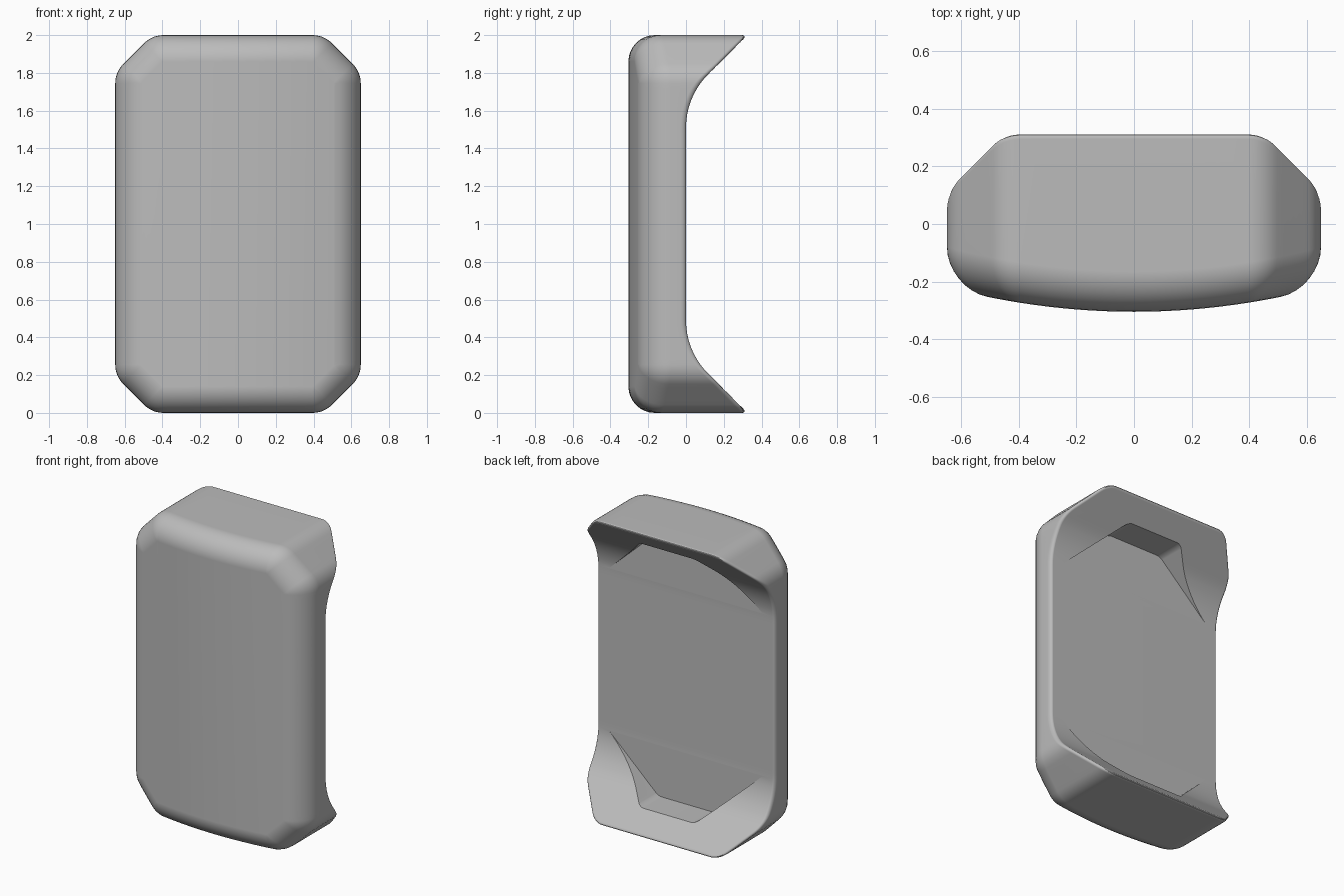
import bpy, bmesh, math
from mathutils import Vector

cube = bpy.data.objects.get("Cube")
if cube:
    bpy.data.objects.remove(cube)

grey = bpy.data.materials.new("plain grey")
grey.use_nodes = True
COLOR = (0.5, 0.5, 0.5, 1)
grey.diffuse_color = COLOR
grey.node_tree.nodes["Principled BSDF"].inputs["Base Color"].default_value = COLOR

HALF_W, HALF_H = 0.65, 1.0      # outline half sizes
CHAMFER, CORNER = 0.195, 0.145  # corner cut and its rounding
FRONT_R, RIM_R = 0.14, 0.02     # front and rear edge rounding
FLAT, ARC, CUT, SIDE = 8, 6, 5, 28


def add_object(name, bm):
    bmesh.ops.recalc_face_normals(bm, faces=bm.faces)
    mesh = bpy.data.meshes.new(name)
    bm.to_mesh(mesh)
    bm.free()
    obj = bpy.data.objects.new(name, mesh)
    bpy.context.collection.objects.link(obj)
    mesh.materials.append(grey)
    return obj


def quadrant():
    """Points and outward normals from bottom centre to the middle of the side."""
    t = CORNER * math.tan(math.pi / 8)
    end_x = HALF_W - CHAMFER - t
    start_z = -HALF_H + CHAMFER + t
    pts = [(end_x * i / FLAT, -HALF_H, -90) for i in range(FLAT)]

    def arc(cx, cz, a0):
        for i in range(ARC + 1):
            a = a0 + 45 * i / ARC
            r = math.radians(a)
            pts.append((cx + CORNER * math.cos(r), cz + CORNER * math.sin(r), a))

    arc(end_x, -HALF_H + CORNER, -90)
    a = pts[-1]
    b_x = HALF_W - CORNER + CORNER * math.cos(math.pi / 4)
    b_z = start_z - CORNER * math.sin(math.pi / 4)
    for i in range(1, CUT):
        f = i / CUT
        pts.append((a[0] + (b_x - a[0]) * f, a[1] + (b_z - a[1]) * f, -45))
    arc(HALF_W - CORNER, start_z, -45)
    pts += [(HALF_W, start_z * (1 - i / SIDE), 0) for i in range(1, SIDE + 1)]
    return [(x, z, math.cos(math.radians(n)), math.sin(math.radians(n))) for x, z, n in pts]


def front_y(x):
    return -0.305 + x * x / 5


def back_y(z):
    """Flat middle that sweeps through an arc into a 45 degree lip at each end."""
    s, foot, r = HALF_H - abs(z), 0.325, 0.4
    t = r * math.tan(math.pi / 8)
    if s >= foot + t:
        return 0.0
    if s <= foot - t * math.sqrt(0.5):
        return foot - s
    return r - math.sqrt(r * r - (foot + t - s) ** 2)


# Full symmetric outline
q = quadrant()
m = len(q) - 1
mirror = lambda pts, sx, sz: [(x * sx, z * sz, nx * sx, nz * sz) for x, z, nx, nz in pts]
outline = (q[:-1] + mirror(q[:0:-1], 1, -1) + mirror(q[:-1], -1, -1) + mirror(q[:0:-1], -1, 1))
N, H = len(outline), len(outline) // 2

# Shell body lofted from front rounding to rear rounding
bm = bmesh.new()


def ring(inset, y_rule):
    loop = []
    for x, z, nx, nz in outline:
        px, pz = x - nx * inset, z - nz * inset
        loop.append(bm.verts.new((px, y_rule(px, pz), pz + HALF_H)))
    return loop


rings = []
for i in range(9):
    t = math.pi / 2 * (1 - i / 8)
    rings.append(ring(FRONT_R * (1 - math.cos(t)),
                      lambda x, z: front_y(x) + FRONT_R * (1 - math.sin(t))))
for i in range(6):
    t = math.pi / 2 * i / 5
    rings.append(ring(RIM_R * (1 - math.cos(t)),
                      lambda x, z: back_y(z) - 1.5 * RIM_R * (1 - math.sin(t))))
for a, b in zip(rings, rings[1:]):
    for i in range(N):
        j = (i + 1) % N
        bm.faces.new((a[i], a[j], b[j], b[i]))


def cap(loop, ids):
    bm.faces.new([loop[i % N] for i in ids])


# Curved front in upright strips, swept back in level strips
S = m - SIDE
for k in range(-S, S):
    cap(rings[0], (k, k + 1, H - k - 1, H - k))
cap(rings[0], range(S, H - S + 1))
cap(rings[0], range(H + S, N - S + 1))
for k in range(FLAT, H - FLAT):
    cap(rings[-1], (k, k + 1, -k - 1, -k))
cap(rings[-1], range(-FLAT, FLAT + 1))
cap(rings[-1], range(H - FLAT, H + FLAT + 1))
shell = add_object("cover_shell", bm)

# Eight sided pocket cut through both lips down to the flat back
bm = bmesh.new()
corner = [(0.2, -0.87), (0.62, -0.48)]
path = (corner + [(x, -z) for x, z in corner[::-1]]
        + [(-x, -z) for x, z in corner] + [(-x, z) for x, z in corner[::-1]])
base = bm.faces.new([bm.verts.new((x, 0.001, z + HALF_H)) for x, z in path])
top = bmesh.ops.extrude_face_region(bm, geom=[base])
bmesh.ops.translate(bm, vec=Vector((0, 0.6, 0)),
                    verts=[v for v in top["geom"] if isinstance(v, bmesh.types.BMVert)])
upright = [e for e in bm.edges if abs(e.verts[0].co.y - e.verts[1].co.y) > 0.1]
bmesh.ops.bevel(bm, geom=upright, offset=0.025, segments=4, profile=0.5, affect='EDGES')
cutter = add_object("pocket_cutter", bm)

cut = shell.modifiers.new("pocket", 'BOOLEAN')
cut.operation, cut.solver, cut.object = 'DIFFERENCE', 'EXACT', cutter
bpy.ops.object.select_all(action='DESELECT')
bpy.context.view_layer.objects.active = shell
shell.select_set(True)
bpy.ops.object.modifier_apply(modifier=cut.name)
bpy.data.objects.remove(cutter)

bpy.ops.object.shade_smooth_by_angle(angle=math.radians(32))
weighted = shell.modifiers.new("even_shading", 'WEIGHTED_NORMAL')
weighted.keep_sharp = True
